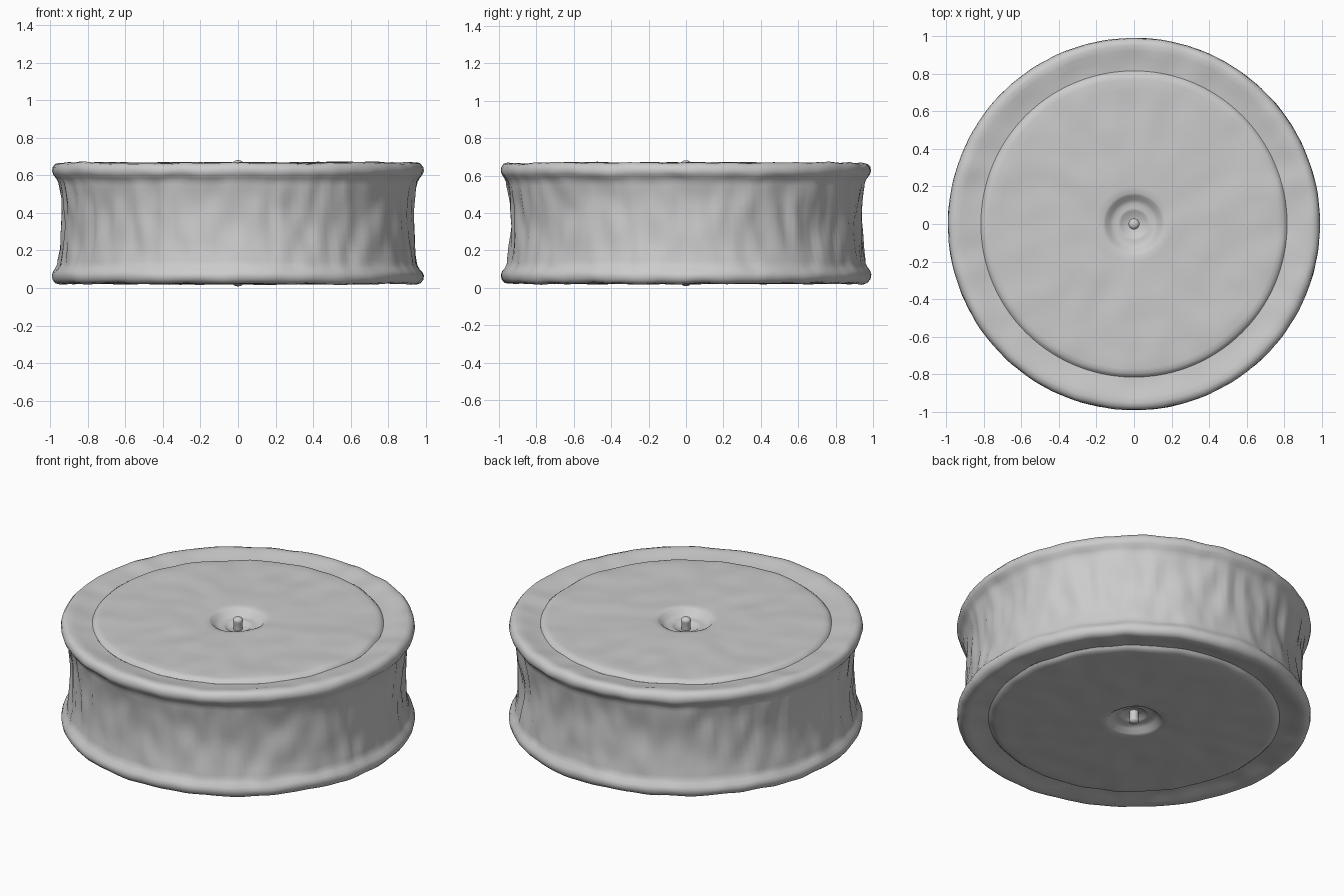
import bpy, bmesh, math
from mathutils import Vector, noise

if "Cube" in bpy.data.objects:
    bpy.data.objects.remove(bpy.data.objects["Cube"])

SEG = 192
MID = 0.345  # height of the symmetry plane


def lathe(name, profile, wobble=0.0, ridges=0.0):
    """Revolve (radius, z) points about z, with hand-made unevenness."""
    bm = bmesh.new()
    rings = []
    for r, z in profile:
        if r == 0:
            rings.append([bm.verts.new((0, 0, z))])
            continue
        rings.append([bm.verts.new((r * math.cos(2 * math.pi * i / SEG),
                                    r * math.sin(2 * math.pi * i / SEG), z))
                      for i in range(SEG)])
    for a, b in zip(rings, rings[1:]):
        for i in range(SEG):
            j = (i + 1) % SEG
            if len(a) == 1:
                bm.faces.new((a[0], b[i], b[j]))
            elif len(b) == 1:
                bm.faces.new((a[i], a[j], b[0]))
            else:
                bm.faces.new((a[i], a[j], b[j], b[i]))
    for v in bm.verts:
        p = v.co.copy()
        v.co.z += wobble * noise.noise(p * 7)
        r = math.hypot(p.x, p.y)
        if ridges and r > 0.9:
            fade = max(0.15, 1 - (abs(p.z - MID) / 0.27) ** 4)
            d = ridges * fade * noise.noise(Vector((p.x * 14, p.y * 14, p.z * 5)))
            v.co.x += d * p.x / r
            v.co.y += d * p.y / r
    bmesh.ops.recalc_face_normals(bm, faces=bm.faces)
    mesh = bpy.data.meshes.new(name)
    bm.to_mesh(mesh)
    bm.free()
    mesh.shade_smooth()
    obj = bpy.data.objects.new(name, mesh)
    bpy.context.collection.objects.link(obj)
    return obj


def flip(profile):
    return [(r, 2 * MID - z) for r, z in reversed(profile)]


# Rim half-profile: groove, sloped lip, rounded edge, flare into the wall
rim = [(0.815, 0.645), (0.84, 0.648), (0.88, 0.655), (0.92, 0.664),
       (0.95, 0.668), (0.972, 0.662), (0.986, 0.645), (0.99, 0.622),
       (0.983, 0.603), (0.968, 0.585), (0.957, 0.565)]
wall = [(0.935 + 0.019 * (t / 6) ** 2, MID + 0.2 * t / 6) for t in range(6, -7, -1)]
lathe("drum_wall_and_rims", rim + wall + flip(rim), wobble=0.009, ridges=0.019)

# End discs: raised edge, flat face, dished centre with a stepped ring
disc = [(0.815, 0.645), (0.806, 0.655), (0.795, 0.663), (0.77, 0.667)]
disc += [(0.77 - 0.057 * k, 0.667) for k in range(1, 11)]
disc += [(0.165, 0.667), (0.15, 0.66), (0.13, 0.637), (0.105, 0.624),
         (0.085, 0.626), (0.07, 0.622), (0.055, 0.608), (0, 0.606)]
lathe("top_disc", disc, wobble=0.008)
lathe("bottom_disc", flip(disc), wobble=0.008)

# Small rounded pins in the dished centres
pin = [(0.026, 0.59), (0.025, 0.65), (0.029, 0.66), (0.026, 0.671),
       (0.014, 0.679), (0, 0.681)]
lathe("top_pin", pin)
lathe("bottom_pin", flip(pin))
